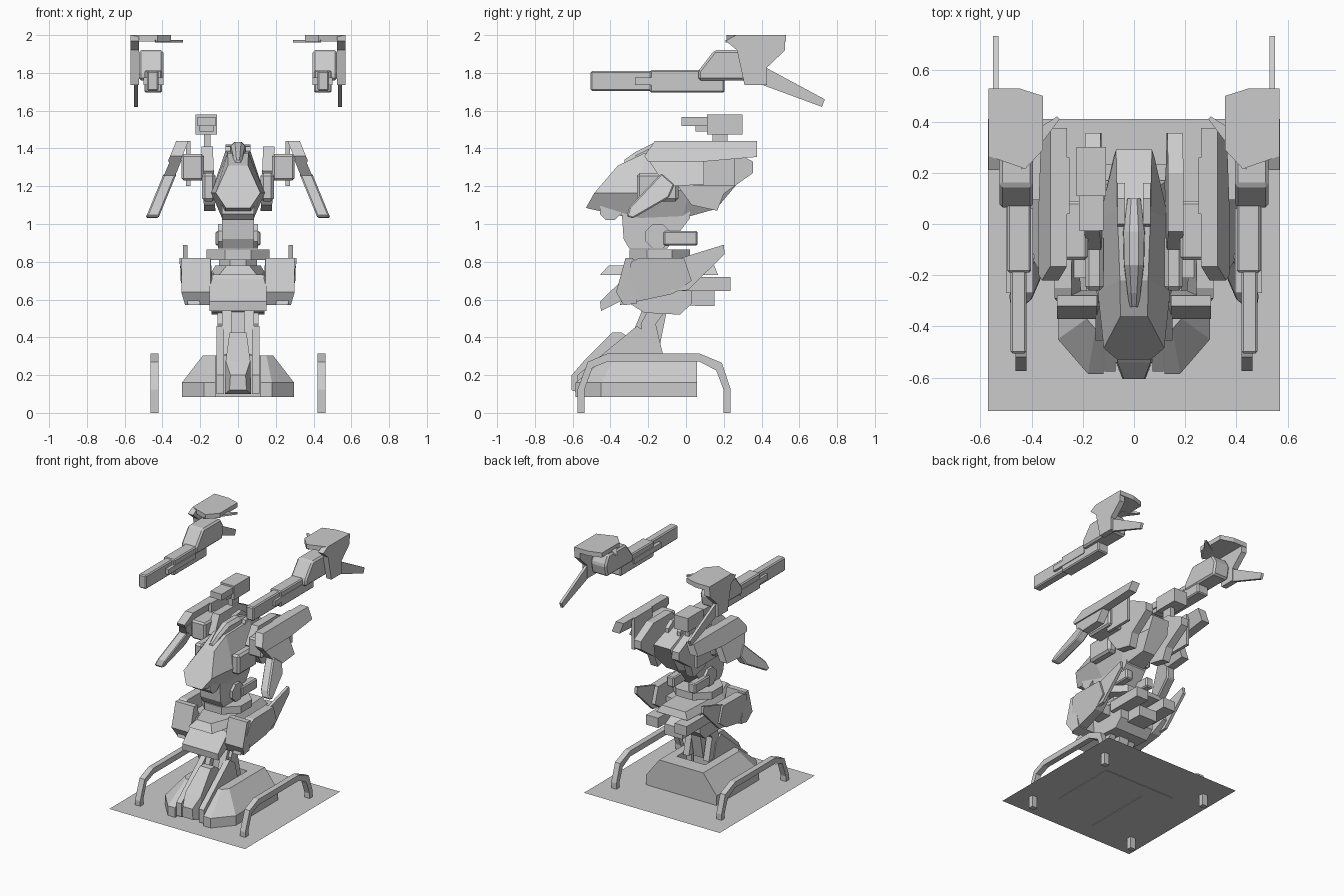
import bpy, bmesh, math
from mathutils import Vector

GREY = bpy.data.materials.new("warm_grey")
GREY.diffuse_color = (0.6, 0.6, 0.6, 1)


def finish(name, bm, mirror=False, bevel=0):
    bmesh.ops.recalc_face_normals(bm, faces=bm.faces)
    me = bpy.data.meshes.new(name)
    bm.to_mesh(me)
    bm.free()
    me.materials.append(GREY)
    ob = bpy.data.objects.new(name, me)
    bpy.context.collection.objects.link(ob)
    if bevel:
        mod = ob.modifiers.new("bevel", 'BEVEL')
        mod.width, mod.segments = bevel, 1
    if mirror:
        ob.modifiers.new("mirror", 'MIRROR')
    return ob


def loft(name, rings, mirror=False, bevel=0):
    """Skin a list of equal-length point rings and cap both ends."""
    bm = bmesh.new()
    vs = [[bm.verts.new(p) for p in r] for r in rings]
    n = len(rings[0])
    for a, b in zip(vs, vs[1:]):
        for i in range(n):
            bm.faces.new((a[i], a[(i + 1) % n], b[(i + 1) % n], b[i]))
    bm.faces.new(vs[0])
    bm.faces.new(vs[-1])
    return finish(name, bm, mirror, bevel)


def side(name, prof, x0, x1, mirror=True, bevel=0, lean=lambda y, z: 0):
    """Extrude a (y, z) profile across x; lean shifts x by position."""
    return loft(name, [[(x + lean(y, z), y, z) for y, z in prof] for x in (x0, x1)],
                mirror, bevel)


def plan(name, levels, mirror=False):
    """Skin (x, y) outlines stacked at heights."""
    return loft(name, [[(x, y, z) for x, y in o] for z, o in levels], mirror)


def box(name, x, y, z, mirror=False, bevel=0):
    p = [(y[0], z[0]), (y[1], z[0]), (y[1], z[1]), (y[0], z[1])]
    return side(name, p, x[0], x[1], mirror, bevel)


def octagon(cx, cy, rx, ry):
    return [(cx + rx * math.cos(math.pi * (i + .5) / 4) / math.cos(math.pi / 8),
             cy + ry * math.sin(math.pi * (i + .5) / 4) / math.cos(math.pi / 8)) for i in range(8)]


# --- ground sheet and support rails
bm = bmesh.new()
bm.faces.new([bm.verts.new(p) for p in ((-.57, -.73, .087), (.57, -.73, .087),
                                        (.57, .41, .087), (-.57, .41, .087))])
finish("ground_sheet", bm)
side("support_rail", [(-.574, 0), (-.574, .125), (-.52, .27), (-.415, .315), (.07, .315),
     (.19, .265), (.235, .13), (.235, 0), (.198, 0), (.198, .125), (.16, .225), (.07, .272),
     (-.415, .272), (-.495, .24), (-.537, .125), (-.537, 0)], .42, .463)


# --- U shaped base, open at the front
def u_outline(x, y_shoulder, x_front, y_front):
    half = [(x, .057), (x, y_shoulder), (x_front, y_front), (.12, y_front), (.12, -.06)]
    return half + [(-a, b) for a, b in reversed(half)]


low = u_outline(.297, -.45, .18, -.585)
plan("base", [(.083, low), (.16, low), (.305, u_outline(.185, -.37, .15, -.41))])


# --- centre foot, toes and shank struts
def foot_ring(y, z0, z1, w0, w1):
    return [(-w0, y, z0), (w0, y, z0), (w1, y, z1), (-w1, y, z1)]


loft("centre_foot", [foot_ring(-.605, .12, .20, .045, .04), foot_ring(-.54, .10, .275, .07, .065),
     foot_ring(-.39, .10, .425, .07, .045), foot_ring(-.34, .10, .425, .07, .045),
     foot_ring(-.18, .10, .31, .07, .06)])
side("toe", [(-.575, .10), (-.575, .20), (-.26, .46), (-.20, .42), (-.17, .30), (-.17, .10)],
     .073, .115)
side("front_strut", [(-.33, .31), (-.24, .31), (-.13, .60), (-.20, .62)], .035, .085)
side("rear_strut", [(-.21, .30), (-.12, .30), (-.16, .47), (-.05, .62), (-.16, .62), (-.24, .47)],
     .06, .108)
side("shank", [(-.26, .30), (-.15, .30), (-.09, .60), (-.22, .60)], -.04, .04, False)

# --- pelvis, skirts and waist rings
side("pelvis", [(-.33, .70), (-.30, .58), (-.22, .53), (-.03, .52), (.03, .58), (.03, .73),
     (-.30, .74)], -.14, .14, False)
side("front_skirt", [(-.455, .59), (-.33, .71), (-.30, .70), (-.31, .61), (-.45, .54)],
     -.15, .15, False)
box("rear_skirt_box", (.07, .17), (-.05, .235), (.645, .72), True)
side("centre_rear_skirt", [(-.10, .70), (-.08, .57), (.15, .565), (.15, .645), (.05, .70)],
     -.075, .075, False)
plan("hip_plate", [(.73, [(.10, -.455), (.15, -.25), (.13, .17), (-.13, .17), (-.15, -.25),
     (-.10, -.455)]), (.78, [(.06, -.41), (.12, -.25), (.10, .15), (-.10, .15), (-.12, -.25),
     (-.06, -.41)])])
plan("waist_neck", [(.77, octagon(0, -.14, .10, .10)), (.815, octagon(0, -.14, .10, .10))])
plan("waist_ring", [(.81, octagon(0, -.14, .168, .16)), (.865, octagon(0, -.14, .168, .16))])

# --- hip armour with tail fins
side("hip_armour", [(-.35, .57), (-.29, .80), (-.25, .82), (-.01, .82), (.03, .70), (-.07, .63)],
     .245, .31, lean=lambda y, z: -.05 * max(0, (.68 - z) / .12) - .05 * max(0, y + .1))
side("hip_armour_front", [(-.37, .64), (-.33, .57), (-.26, .58), (-.28, .82), (-.32, .82)],
     .145, .30, lean=lambda y, z: -.02 * (z < .6))
side("hip_fin", [(-.06, .81), (.20, .89), (.205, .84), (.01, .65), (-.08, .64)], .268, .29)
box("hip_link", (.10, .26), (-.21, -.09), (.64, .72), True)

# --- abdomen and its side actuators
side("abdomen", [(-.34, 1.06), (-.33, .92), (-.30, .87), (-.10, .87), (.02, 1.03), (.02, 1.10),
     (-.20, 1.16)], -.085, .085, False)
side("hip_drum", octagon(-.15, .935, .065, .065), .05, .105)
box("actuator", (.06, .12), (-.12, .062), (.885, .962), True, .008)
side("chin_drum", octagon(-.40, 1.075, .055, .055), -.085, .085, False)


# --- torso hull lofted from nose to tail
def hull(a, b, c):
    """Ring from the top, widest and bottom (x, y, z) points of the right half."""
    return [a, b, c] + [(-x, y, z) for x, y, z in (c, b, a)]


loft("torso_hull", [
    hull((.053, -.36, 1.31), (.118, -.485, 1.165), (.065, -.53, 1.085)),
    hull((.055, -.22, 1.375), (.142, -.26, 1.165), (.08, -.24, 1.02)),
    hull((.065, .05, 1.39), (.135, .02, 1.18), (.08, -.02, 1.03)),
    hull((.07, .29, 1.30), (.08, .26, 1.20), (.05, .16, 1.08))])


# --- canopy spine and collar
def spine(y, z0, z1, w):
    return [(-w, y, z0), (w, y, z0), (w * .9, y, z1 - .02), (w * .4, y, z1),
            (-w * .4, y, z1), (-w * .9, y, z1 - .02)]


loft("canopy_spine", [spine(-.325, 1.29, 1.34, .02), spine(-.27, 1.29, 1.38, .028),
     spine(-.16, 1.32, 1.435, .042), spine(-.03, 1.34, 1.435, .045), spine(.10, 1.34, 1.40, .028)])
side("collar", [(-.02, 1.36), (.0, 1.41), (.10, 1.42), (.16, 1.38), (.16, 1.33)], .035, .065)

# --- shoulder blocks, joints and posts
side("shoulder_block", [(-.10, 1.28), (-.03, 1.41), (.20, 1.41), (.355, 1.33), (.355, 1.27),
     (.20, 1.16), (.165, 1.07), (.03, 1.10)], .125, .185, lean=lambda y, z: .04 * (z - 1.2))
box("chest_side", (.12, .19), (-.26, -.04), (1.12, 1.27), True, .015)
box("shoulder_joint", (.18, .30), (-.14, .09), (1.23, 1.37), True, .012)
box("shoulder_post", (.252, .275), (.04, .26), (1.20, 1.44), True)


# --- slanted arm shields
def slant(y, z):
    return (1.42 - z) * .41


side("shield_bar", [(-.22, 1.36), (-.165, 1.44), (.375, 1.44), (.375, 1.355), (.09, 1.33),
     (-.20, 1.33)], .27, .335, lean=slant)
side("shield_panel", [(-.20, 1.34), (.095, 1.34), (.095, 1.21), (-.06, 1.20), (-.14, 1.25)],
     .265, .325, lean=slant)
side("forearm", [(-.13, 1.27), (-.06, 1.21), (-.09, 1.14), (-.28, 1.03), (-.315, 1.04),
     (-.30, 1.09)], .262, .33, bevel=.008, lean=slant)

# --- sensor pod on the shoulder
box("sensor_stalk", (-.18, -.145), (.14, .22), (1.39, 1.48))
box("sensor_body", (-.225, -.11), (.11, .30), (1.475, 1.58))
box("sensor_lens", (-.215, -.12), (-.025, .12), (1.52, 1.567))
box("sensor_lower", (-.205, -.13), (.05, .12), (1.49, 1.53))

# --- floating guns
box("gun_barrel", (.42, .482), (-.505, .08), (1.705, 1.81), True, .008)
box("gun_sleeve", (.402, .495), (-.19, .205), (1.695, 1.815), True, .008)
box("gun_rail", (.395, .50), (-.27, .06), (1.735, 1.775), True)
side("gun_body", [(.065, 1.76), (.065, 1.81), (.15, 1.92), (.36, 1.92), (.40, 1.85), (.38, 1.76)],
     .395, .525, bevel=.012)
side("gun_outer_plate", [(.21, 1.97), (.265, 2.0), (.525, 2.0), (.525, 1.92), (.43, 1.83),
     (.43, 1.735), (.31, 1.735), (.27, 1.92)], .525, .568)
cover = [(.568, .265), (.425, .215), (.355, .29), (.355, .50), (.45, .53), (.568, .53)]
plan("gun_cover", [(1.965, cover), (2.0, cover)], True)
plan("gun_cover_spike", [(1.962, [(.44, .21), (.29, .41), (.30, .42), (.41, .35)]),
     (1.975, [(.44, .21), (.29, .41), (.30, .42), (.41, .35)])], True)
side("gun_tail_fin", [(.34, 1.76), (.40, 1.84), (.735, 1.66), (.72, 1.62)], .53, .55)
